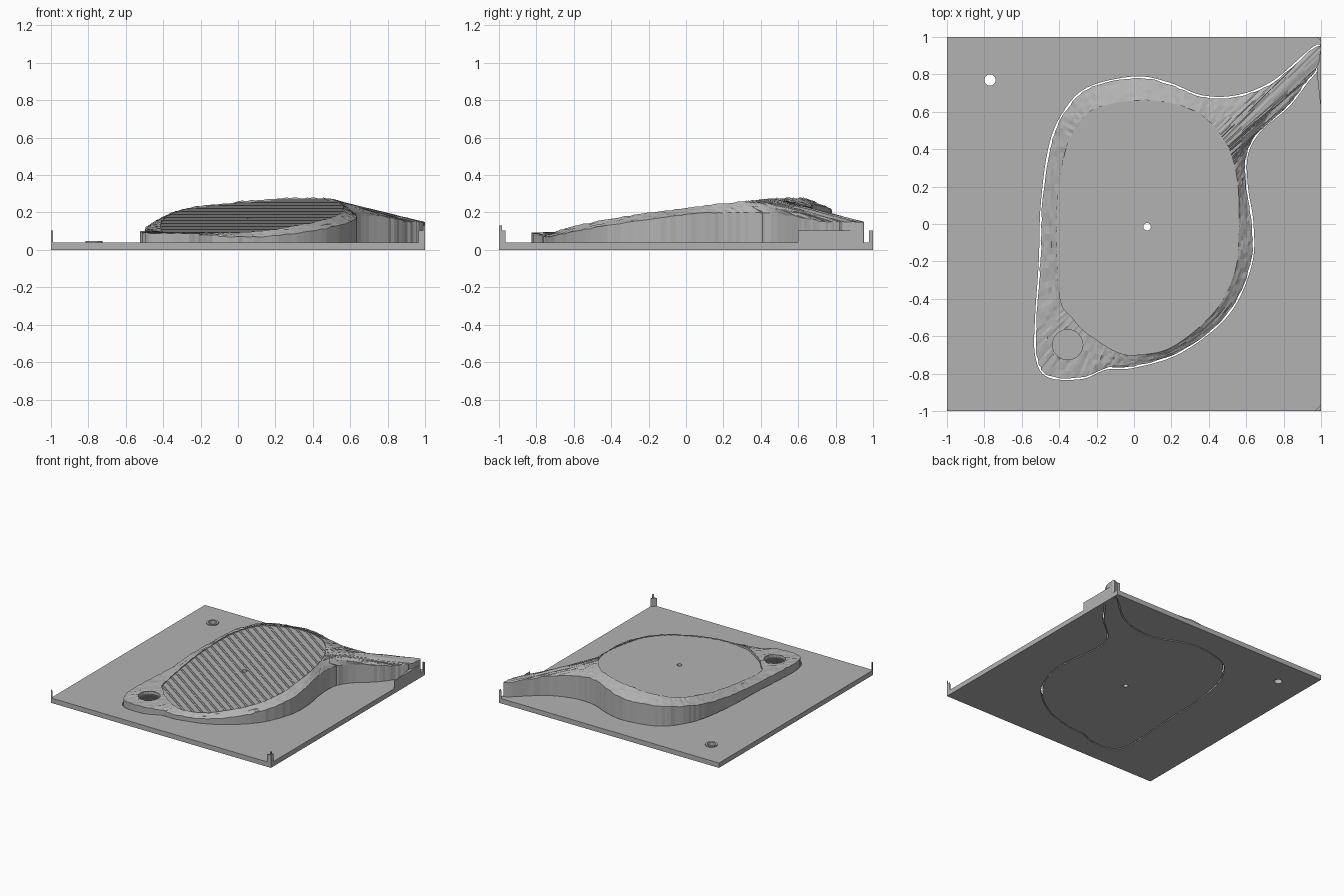
import bpy, bmesh, math, random
from mathutils import Vector

random.seed(4)
cube = bpy.data.objects.get("Cube")
if cube:
    bpy.data.objects.remove(cube)

grey = bpy.data.materials.new("plain grey")
grey.use_nodes = True
colour = (0.45, 0.45, 0.45, 1)
grey.diffuse_color = colour
grey.node_tree.nodes["Principled BSDF"].inputs["Base Color"].default_value = colour

BASE = 0.04
LAYER = 0.008
UPHILL = Vector((0.57, 0.82))


def finish(bm, name):
    mesh = bpy.data.meshes.new(name)
    bm.to_mesh(mesh)
    bm.free()
    mesh.materials.append(grey)
    obj = bpy.data.objects.new(name, mesh)
    bpy.context.collection.objects.link(obj)
    return obj


def circle(x, y, r, n=20):
    return [(x + r * math.cos(i * math.tau / n), y + r * math.sin(i * math.tau / n))
            for i in range(n)]


def flat_fill(loops):
    """Flat upward region; later loops are holes."""
    bm = bmesh.new()
    for loop in loops:
        vs = [bm.verts.new((p[0], p[1], 0)) for p in loop]
        for a, b in zip(vs, vs[1:] + vs[:1]):
            bm.edges.new((a, b))
    bmesh.ops.triangle_fill(bm, edges=bm.edges[:], use_beauty=True, use_dissolve=False)
    bm.normal_update()
    bmesh.ops.reverse_faces(bm, faces=[f for f in bm.faces if f.normal.z < 0])
    return bm


def raise_faces(bm, faces, height):
    made = bmesh.ops.extrude_face_region(bm, geom=faces)["geom"]
    for v in made:
        if isinstance(v, bmesh.types.BMVert):
            v.co.z += height


def add_underside(bm):
    copy = bmesh.ops.duplicate(bm, geom=bm.verts[:] + bm.edges[:] + bm.faces[:])["geom"]
    under = [f for f in copy if isinstance(f, bmesh.types.BMFace)]
    bmesh.ops.reverse_faces(bm, faces=under)
    return set(under)


def prism(name, loops, height, z=0):
    bm = flat_fill(loops)
    top = bm.faces[:]
    add_underside(bm)
    raise_faces(bm, top, height)
    bmesh.ops.translate(bm, verts=bm.verts[:], vec=(0, 0, z))
    return finish(bm, name)


def slope(x, y):
    return 0.169 + 0.0875 * x + 0.125 * y


def smooth_loop(points, steps):
    """Closed Catmull-Rom curve through the points."""
    pts = [Vector(p) for p in points]
    n, out = len(pts), []
    for i in range(n):
        a, b, c, d = (pts[(i + k) % n] for k in (-1, 0, 1, 2))
        for s in range(steps):
            t = s / steps
            out.append(b + (c - a) * (t / 2) + (2 * a - 5 * b + 4 * c - d) * (t * t / 2)
                       + (3 * b - a - 3 * c + d) * (t ** 3 / 2))
    return out


# Rim stations: outer x, outer y, inner x, inner y, outer height
stations = [
    (-.52, -.70, -.33, -.50, .095), (-.52, -.5, -.39, -.42, .1), (-.5, -.2, -.41, -.2, .1),
    (-.49, .1, -.41, .1, .12), (-.45, .4, -.37, .38, .15), (-.38, .58, -.3, .53, .18),
    (-.25, .72, -.2, .62, .2), (0, .78, 0, .66, .21), (.18, .75, .18, .65, .23),
    (.36, .68, .33, .6, .24), (.55, .68, .42, .53, .22), (.75, .76, .46, .48, .19),
    (.98, .95, .48, .45, .15), (.98, .84, .5, .42, .15), (.92, .76, .51, .4, .15),
    (.82, .63, .52, .37, .17), (.67, .5, .53, .34, .19), (.6, .37, .545, .28, .2),
    (.6, .2, .56, .15, .2), (.63, 0, .56, -.05, .19), (.62, -.22, .54, -.25, .16),
    (.5, -.48, .43, -.47, .12), (.25, -.68, .2, -.66, .08), (0, -.76, 0, -.7, .07),
    (-.15, -.77, -.1, -.68, .08), (-.28, -.82, -.2, -.62, .09), (-.46, -.81, -.28, -.56, .09)]
outer = smooth_loop([(a, b, z) for a, b, c, d, z in stations], 8)
inner = smooth_loop([(c, d, 0) for a, b, c, d, z in stations], 8)

# Base slab with a narrow gap round the raised shape and a corner hole
gap = []
for i, p in enumerate(outer):
    t = outer[(i + 1) % len(outer)] - outer[i - 1]
    side = Vector((-t.y, t.x)).normalized() * 0.009
    gap.append((min(p.x + side.x, 0.996), p.y + side.y))
square = [(-1, -1), (1, -1), (1, 1), (-1, 1)]
prism("base_slab", [square, gap, circle(-.77, .77, .03)], BASE)
prism("hole_collar", [circle(-.77, .77, .046), circle(-.77, .77, .03)], LAYER, BASE)

# Terraced centre: tilted face cut into steps, each with a narrow half step
bm = flat_fill([inner, circle(.07, -.015, .02)])
pitch = LAYER / Vector((0.0875, 0.125)).length
for k in range(-18, 18):
    for offset in (0, 0.012):
        bmesh.ops.bisect_plane(bm, geom=bm.verts[:] + bm.edges[:] + bm.faces[:], dist=1e-6,
                               plane_co=(UPHILL * (k * pitch + offset)).to_3d(),
                               plane_no=UPHILL.to_3d())
strips = {}
for f in bm.faces:
    d = f.calc_center_median().xy.dot(UPHILL)
    k = math.floor(d / pitch)
    half = 0 if d - k * pitch > 0.012 else 0.5
    strips.setdefault(k - half, []).append(f)
add_underside(bm)
for level, faces in strips.items():
    raise_faces(bm, faces, slope(0, 0) + (level + 0.5) * LAYER)
finish(bm, "terraced_centre")

# Rough rim with head and tail, a closed ring of quads
bm = bmesh.new()
RINGS = 6
columns = []
for o, i in zip(outer, inner):
    o = o + Vector((random.uniform(-1, 1), random.uniform(-1, 1), 0)) * 0.003
    edge = max(slope(i.x, i.y) + 0.006, 0.095)
    column = [bm.verts.new((i.x, i.y, 0))]
    for r in range(RINGS + 1):
        t = r / RINGS
        z = edge + (o.z - edge) * t + random.uniform(-1, 1) * 0.003
        p = i.lerp(o, t)
        column.append(bm.verts.new((p.x, p.y, round(z / LAYER * 2) * LAYER / 2)))
    column.append(bm.verts.new((o.x, o.y, 0)))
    columns.append(column)
for a, b in zip(columns, columns[1:] + columns[:1]):
    for k in range(len(a)):
        m = (k + 1) % len(a)
        bm.faces.new((a[k], a[m], b[m], b[k]))
bmesh.ops.recalc_face_normals(bm, faces=bm.faces[:])
rim = finish(bm, "rough_rim")

# Round pit in the head, with ribs on its floor
PIT = Vector((-.355, -.645))
cutter = prism("pit_cutter", [circle(PIT.x, PIT.y, .082, 14)], 0.2, 0.065)
cutter.hide_render = True
cut = rim.modifiers.new("pit", 'BOOLEAN')
cut.operation = 'DIFFERENCE'
cut.solver = 'EXACT'
cut.object = cutter
bpy.context.view_layer.update()
cut_mesh = bpy.data.meshes.new_from_object(rim.evaluated_get(bpy.context.evaluated_depsgraph_get()))
rim.modifiers.clear()
rim.data = cut_mesh
bpy.data.objects.remove(cutter)
for k in range(-4, 5):
    x = PIT.x + k * 0.016
    h = math.sqrt(0.08 ** 2 - (k * 0.016) ** 2) * 0.97
    prism("pit_rib", [[(x - .004, PIT.y - h), (x + .004, PIT.y - h),
                       (x + .004, PIT.y + h), (x - .004, PIT.y + h)]], 0.012, 0.06)

# Corner posts and the side sliver beside the tail
for name, sx, sy, w in (("front_left_post", 1, -1, .035), ("front_right_post", -1, -1, .012),
                        ("back_left_post", 1, 1, .022)):
    prism(name, [[(sx, sy), (sx - sx * w, sy), (sx, sy - sy * w)]], 0.105)
prism("front_left_post_tip", [[(1, -1), (.99, -1), (1, -.985)]], 0.025, 0.105)
prism("side_sliver", [[(1, .6), (1, .94), (.988, .94), (.977, .82)]], 0.105)
